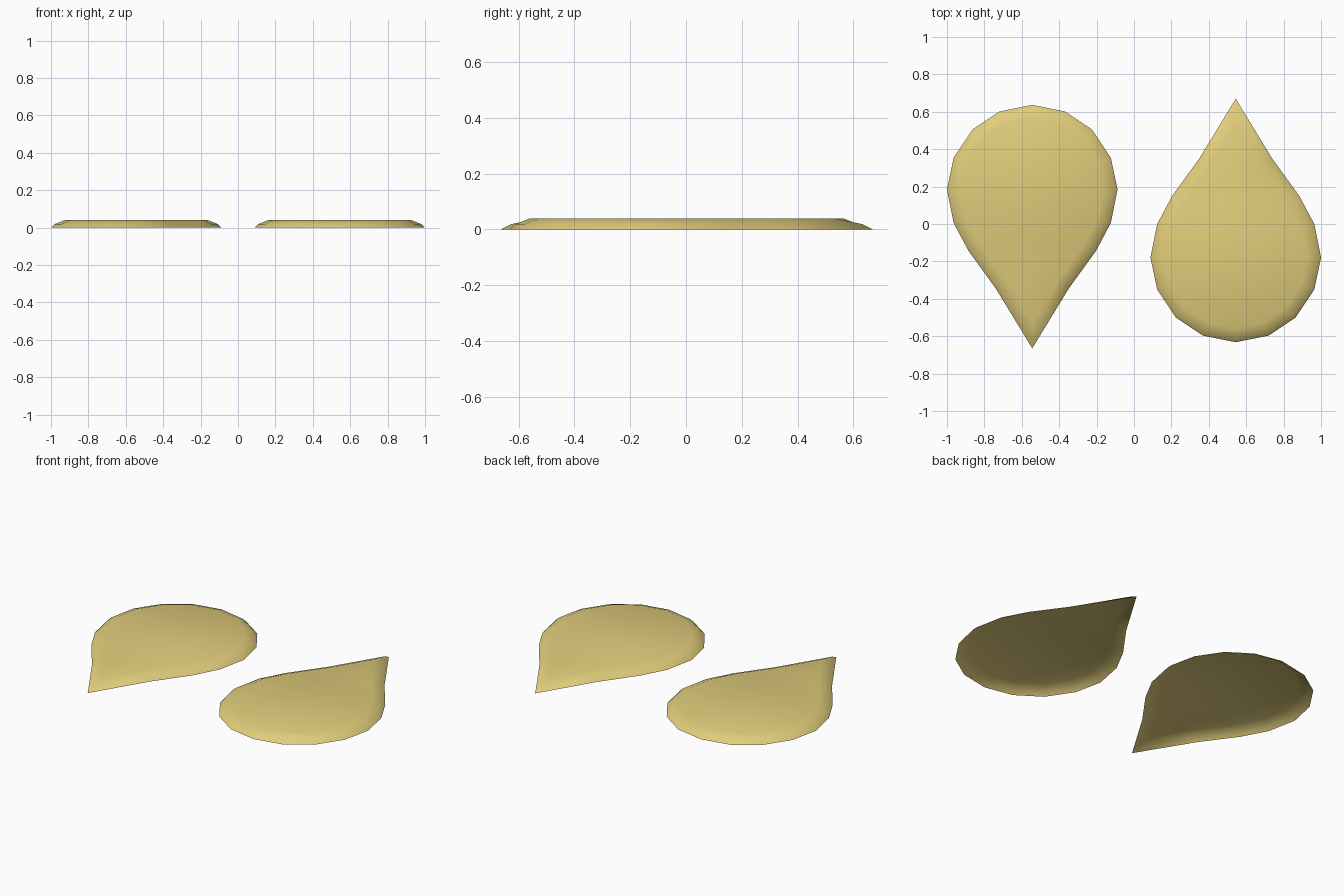
import bpy, bmesh
from mathutils import Vector

if "Cube" in bpy.data.objects:
    bpy.data.objects.remove(bpy.data.objects["Cube"])

# Half outline of one teardrop, tip first, around x = 0
HALF = [(0, 0.67), (0.195, 0.35), (0.34, 0.15), (0.42, 0.0), (0.456, -0.18),
        (0.42, -0.35), (0.32, -0.50), (0.175, -0.597), (0, -0.632)]
OUTLINE = [Vector(p) for p in HALF] + [Vector((-x, y)) for x, y in HALF[-2:0:-1]]

# Rounded rim: (inset, height)
RIM = [(0.0, 0.0), (0.02, 0.019), (0.072, 0.04)]

mat = bpy.data.materials.new("pale_gold")
mat.diffuse_color = (0.75, 0.61, 0.2, 1)
mat.use_nodes = True
mat.node_tree.nodes["Principled BSDF"].inputs["Base Color"].default_value = mat.diffuse_color


def inset(points, d):
    """Mitred inset of a clockwise outline."""
    out = []
    for i, p in enumerate(points):
        a = (p - points[i - 1]).normalized()
        b = (points[(i + 1) % len(points)] - p).normalized()
        na, nb = Vector((a.y, -a.x)), Vector((b.y, -b.x))
        m = (na + nb).normalized()
        out.append(p + m * d / m.dot(na))
    return out


def teardrop(name, cx, cy, sign):
    bm = bmesh.new()
    rings = [[bm.verts.new((cx + sign * p.x, cy + sign * p.y, z))
              for p in inset(OUTLINE, d)] for d, z in RIM]
    n = len(OUTLINE)
    # Curved rim, open underneath
    for lo, hi in zip(rings, rings[1:]):
        for i in range(n):
            j = (i + 1) % n
            bm.faces.new((lo[j], lo[i], hi[i], hi[j]))
    # Flat top in strips between mirrored points
    top = rings[-1]
    bm.faces.new((top[0], top[-1], top[1]))
    for i in range(1, n // 2 - 1):
        bm.faces.new((top[i], top[-i], top[-i - 1], top[i + 1]))
    k = n // 2
    bm.faces.new((top[k - 1], top[k + 1], top[k]))
    for f in bm.faces:
        f.smooth = True
        f.normal_update()
    me = bpy.data.meshes.new(name)
    bm.to_mesh(me)
    bm.free()
    me.materials.append(mat)
    bpy.context.collection.objects.link(bpy.data.objects.new(name, me))


teardrop("right_teardrop", 0.544, 0.0, 1)
teardrop("left_teardrop", -0.544, 0.005, -1)
